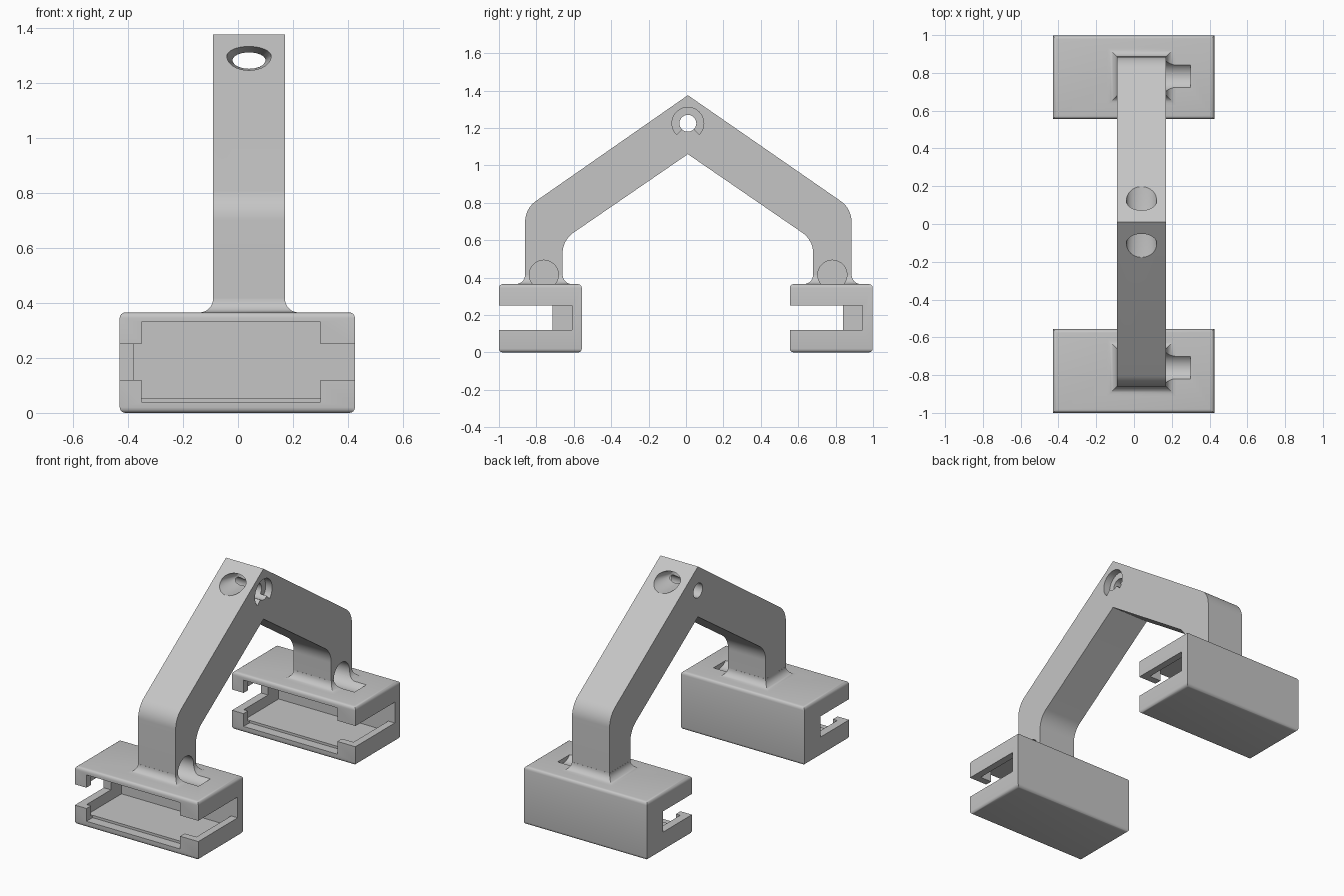
import bpy, bmesh, math
from mathutils import Vector

if "Cube" in bpy.data.objects:
    bpy.data.objects.remove(bpy.data.objects["Cube"])

grey = bpy.data.materials.new("light_grey")
grey.diffuse_color = (0.56, 0.56, 0.56, 1)
grey.use_nodes = True
grey.node_tree.nodes["Principled BSDF"].inputs["Base Color"].default_value = grey.diffuse_color
XC = 0.04                                   # arm centre line in x
X0, X1 = -0.09, 0.17                        # arm width


def finish(name, bm):
    bmesh.ops.recalc_face_normals(bm, faces=bm.faces)
    me = bpy.data.meshes.new(name)
    bm.to_mesh(me)
    bm.free()
    ob = bpy.data.objects.new(name, me)
    bpy.context.collection.objects.link(ob)
    me.materials.append(grey)
    return ob


def loft(name, rings):
    """Closed solid through rings of equal point count."""
    bm = bmesh.new()
    vs = [[bm.verts.new(p) for p in r] for r in rings]
    n = len(vs[0])
    for a, b in zip(vs, vs[1:]):
        for i in range(n):
            j = (i + 1) % n
            bm.faces.new((a[i], a[j], b[j], b[i]))
    bm.faces.new(vs[0][::-1])
    bm.faces.new(vs[-1])
    return finish(name, bm)


def box(name, x0, x1, y0, y1, z0, z1):
    ring = lambda z: [(x0, y0, z), (x1, y0, z), (x1, y1, z), (x0, y1, z)]
    return loft(name, [ring(z0), ring(z1)])


def extrude_x(name, prof, x0, x1):
    return loft(name, [[(x, y, z) for y, z in prof] for x in (x0, x1)])


def circle(y, z, r, n=40):
    return [(y + r * math.cos(2 * math.pi * i / n), z + r * math.sin(2 * math.pi * i / n)) for i in range(n)]


def cut(ob, cutters):
    bpy.context.view_layer.objects.active = ob
    for c in cutters:
        m = ob.modifiers.new("cut", 'BOOLEAN')
        m.operation, m.solver, m.object = 'DIFFERENCE', 'EXACT', c
        bpy.ops.object.modifier_apply(modifier=m.name)


def smooth(ob):
    bpy.ops.object.select_all(action='DESELECT')
    ob.select_set(True)
    bpy.context.view_layer.objects.active = ob
    bpy.ops.object.shade_smooth_by_angle(angle=math.radians(30))


def rounded(a, p, b, r, n=10):
    """Arc replacing corner p between a and b."""
    a, p, b = Vector(a), Vector(p), Vector(b)
    u, v = (a - p).normalized(), (b - p).normalized()
    half = u.angle(v) / 2
    c = p + (u + v).normalized() * (r / math.sin(half))
    s, e = p + u * (r / math.tan(half)) - c, p + v * (r / math.tan(half)) - c
    w = s.angle(e)
    return [tuple(c + (s * math.sin(w * (1 - i / n)) + e * math.sin(w * i / n)) / math.sin(w)) for i in range(n + 1)]


# bent arm
o = [(-0.86, 0.35), (-0.86, 0.769), (0.01, 1.375), (0.885, 0.769), (0.885, 0.35)]
q = [(0.68, 0.35), (0.68, 0.60), (0.01, 1.06), (-0.66, 0.60), (-0.66, 0.35)]
prof = ([o[0]] + rounded(*o[0:3], 0.134) + [o[2]] + rounded(*o[2:5], 0.134) + [o[4]]
        + [q[0]] + rounded(*q[0:3], 0.134) + [q[2]] + rounded(*q[2:5], 0.134) + [q[4]])
arm = extrude_x("arm", prof, X0, X1)

# cutters at the peak: cross hole, C-shaped recess, waisted tunnel front to back
cross_hole = extrude_x("cross_hole", circle(0.01, 1.225, 0.045), -0.3, 0.3)
ang = [math.radians(-45 + 270 * i / 30) for i in range(31)]
c_ring = [(0.01 + 0.085 * math.cos(a), 1.225 + 0.085 * math.sin(a)) for a in ang]
c_ring += [(0.01 + 0.04 * math.cos(a), 1.225 + 0.04 * math.sin(a)) for a in reversed(ang)]
recess = extrude_x("recess", c_ring, 0.125, 0.3)
tunnel = loft("tunnel", [[(XC + x, y, z) for x, z in circle(0, zc, 1, 40) for x, z in [(x * rx, zc + (z - zc) * rz)]]
                         for y, rx, rz, zc in ((-0.3, 0.08, 0.05, 1.295), (-0.09, 0.08, 0.05, 1.295),
                                               (0.01, 0.06, 0.028, 1.282),
                                               (0.11, 0.08, 0.05, 1.295), (0.32, 0.08, 0.05, 1.295))])
cutters = [cross_hole, recess, tunnel]
cut(arm, cutters)

# holders, each with a flared foot and a cable groove
for side, y0, ya, yb in (("front", -1.0, -0.86, -0.66), ("back", 0.555, 0.68, 0.885)):
    h = box(side + "_holder", -0.43, 0.425, y0, y0 + 0.443, 0, 0.365)
    bm = bmesh.new()
    bm.from_mesh(h.data)
    level = [e for e in bm.edges if abs(e.verts[0].co.z - e.verts[1].co.z) < 1e-4]
    bmesh.ops.bevel(bm, geom=level, offset=0.02, segments=4, profile=0.5, affect='EDGES')
    bm.to_mesh(h.data)
    bm.free()
    # foot fillet
    rings = []
    for d, z in [(0.05, 0.35)] + [(0.05 * (1 - math.sin(t)), 0.365 + 0.05 * (1 - math.cos(t)))
                                  for t in [math.pi / 2 * i / 8 for i in range(9)]]:
        d += 0.0005
        rings.append([(X0 - d, ya - d, z), (X1 + d, ya - d, z), (X1 + d, yb + d, z), (X0 - d, yb + d, z)])
    foot = loft(side + "_foot", rings)
    # pocket, front opening and end slots
    pocket = [box("pocket", -0.38, 0.38, y0 + 0.045, y0 + 0.39, 0.055, 0.33),
              box("opening", -0.35, 0.30, y0 - 0.1, y0 + 0.06, 0.04, 0.33),
              box("right_slot", 0.2, 0.6, y0 - 0.1, y0 + 0.39, 0.12, 0.25),
              box("left_slot", -0.6, -0.2, y0 - 0.1, y0 + 0.285, 0.12, 0.25)]
    groove = extrude_x("groove", circle((ya + yb) / 2, 0.415, 0.078), XC, 0.30)
    cut(h, pocket + [groove])
    cut(foot, [groove])
    cut(arm, [groove])
    cutters += pocket + [groove]
    smooth(h)
    smooth(foot)
smooth(arm)

for c in cutters:
    bpy.data.objects.remove(c)
